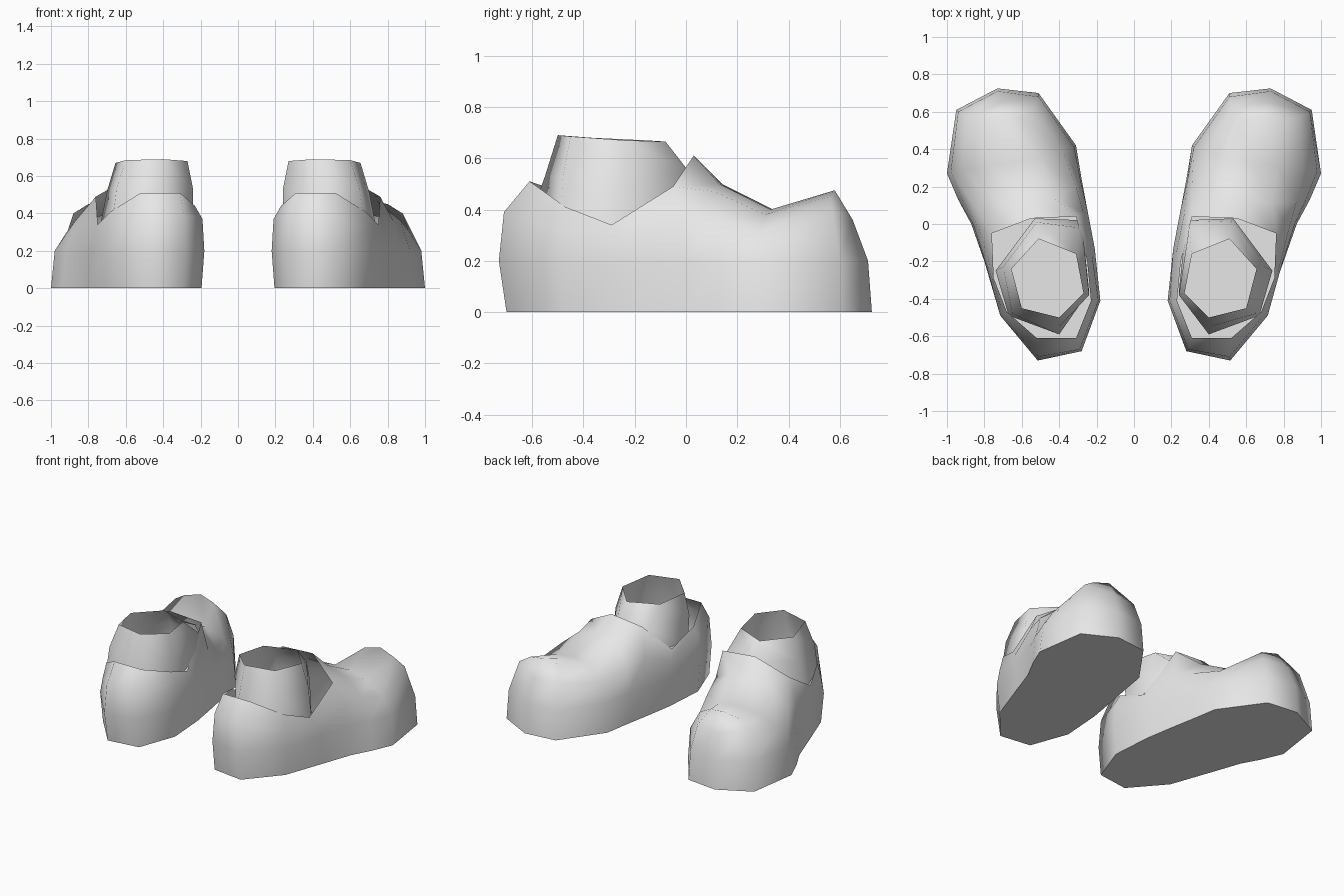
import bpy, bmesh

grey = bpy.data.materials.new("light grey")
grey.diffuse_color = (0.8, 0.8, 0.8, 1)

# Shoe columns, running heel outer -> toe -> heel inner.
# Each column: base (x, y), mid (x, y), shoulder (x, y, z), top or rim (x, y, z)
COLS = [
    ((.51, -.70), (.515, -.73), (.51, -.71, .39), (.52, -.61, .51)),
    ((.70, -.48), (.715, -.49), (.70, -.48, .31), (.68, -.47, .41)),
    ((.80, -.20), (.79, -.22), (.77, -.26, .28), (.75, -.29, .34)),
    ((.87, .00), (.86, .00), (.83, -.02, .36), (.76, -.05, .49)),
    ((.94, .13), (.92, .13), (.87, .12, .36), (.74, .11, .47)),
    ((1.0, .27), (.98, .28), (.91, .29, .31), (.77, .31, .38)),
    ((.95, .61), (.94, .60), (.88, .57, .40), (.80, .56, .45)),
    ((.73, .725), (.73, .71), (.71, .65, .36), (.69, .58, .475)),
    ((.51, .70), (.51, .68), (.53, .63, .36), (.58, .56, .455)),
    ((.31, .42), (.32, .41), (.38, .39, .32), (.50, .35, .395)),
    ((.28, .24), (.285, .23), (.31, .20, .36), (.43, .14, .50)),
    ((.25, .08), (.25, .08), (.27, .06, .40), (.31, .04, .59)),
    ((.215, -.13), (.21, -.13), (.225, -.16, .30), (.25, -.20, .36)),
    ((.195, -.41), (.18, -.41), (.19, -.41, .37), (.23, -.41, .44)),
    ((.29, -.67), (.28, -.68), (.29, -.67, .39), (.31, -.61, .51)),
]

# Ankle rings, from the open top down into the collar
ANKLE = [
    [(.51, -.08, .665), (.31, -.16, .67), (.27, -.37, .68),
     (.40, -.50, .69), (.60, -.45, .685), (.655, -.24, .67)],
    [(.52, .01, .55), (.295, -.02, .55), (.24, -.38, .53),
     (.40, -.55, .53), (.65, -.48, .53), (.70, -.23, .52)],
    [(.53, .03, .42), (.28, .02, .42), (.24, -.36, .34),
     (.40, -.59, .42), (.67, -.49, .36), (.74, -.25, .32)],
]


def finish(name, verts, faces, side, outward=True):
    mesh = bpy.data.meshes.new(name)
    bm = bmesh.new()
    vs = [bm.verts.new((v[0] * side, v[1], v[2])) for v in verts]
    for f in faces:
        # mirrored sides need the opposite winding
        bm.faces.new([vs[i] for i in (f if side > 0 else f[::-1])])
    bm.to_mesh(mesh)
    bm.free()
    mesh.materials.append(grey)
    ob = bpy.data.objects.new(name, mesh)
    bpy.context.collection.objects.link(ob)
    for p in mesh.polygons:
        p.use_smooth = True


def rings(n, layers):
    return [(k * n + i, k * n + (i + 1) % n, (k + 1) * n + (i + 1) % n,
             (k + 1) * n + i) for k in range(layers - 1) for i in range(n)]


for side, label in ((1, "right"), (-1, "left")):
    # Shoe upper: stacked rings closed over the forefoot
    n = len(COLS)
    verts = [(*c[0], 0) for c in COLS] + [(*c[1], .2) for c in COLS]
    verts += [c[2] for c in COLS] + [c[3] for c in COLS]
    verts += [(.55, .03, .61), (.60, .13, .50), (.63, .33, .40)]
    t, tongue, instep, saddle = 3 * n, 4 * n, 4 * n + 1, 4 * n + 2
    faces = rings(n, 4)
    faces += [(t + 3, t + 4, instep, tongue), (t + 4, t + 5, saddle, instep),
              (t + 5, t + 6, t + 7, saddle), (saddle, t + 7, t + 8, t + 9),
              (instep, saddle, t + 9, t + 10), (tongue, instep, t + 10, t + 11)]
    finish(label + "_shoe_upper", verts, faces, side)

    # Insole plate closing the base, facing into the shoe
    finish(label + "_sole", verts[:n], [tuple(range(n))], side)

    # Open ankle tube
    verts = [p for ring in reversed(ANKLE) for p in ring]
    faces = [f[::-1] for f in rings(6, 3)]
    finish(label + "_ankle", verts, faces, side)
